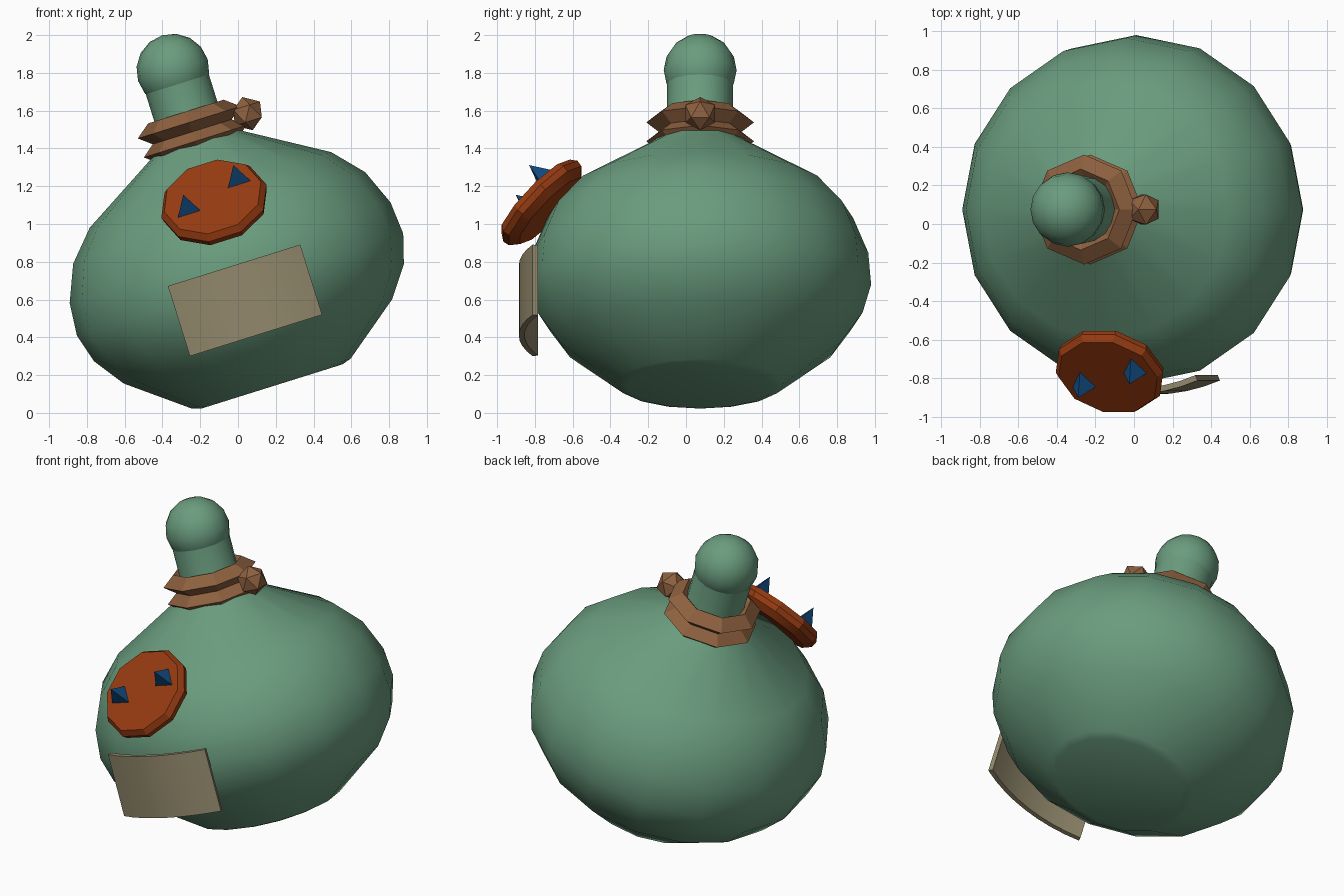
import bpy, bmesh, math
from mathutils import Matrix

cube = bpy.data.objects.get("Cube")
if cube:
    bpy.data.objects.remove(cube, do_unlink=True)

# Whole bottle leans to its right; every part is built in this frame
TILT = Matrix.Translation((0.18, 0.075, 0.14)) @ Matrix.Rotation(math.radians(-17.4), 4, 'Y')


def material(name, rgb):
    m = bpy.data.materials.new(name)
    m.use_nodes = True
    m.diffuse_color = (*rgb, 1)
    m.node_tree.nodes["Principled BSDF"].inputs["Base Color"].default_value = (*rgb, 1)
    return m


green = material("green glass", (0.145, 0.335, 0.21))
brown = material("brown rope", (0.27, 0.118, 0.05))
orange = material("orange wax", (0.31, 0.044, 0.006))
blue = material("blue studs", (0.006, 0.078, 0.24))
paper = material("tan paper", (0.29, 0.25, 0.15))


def finish(bm, name, mat, frame, smooth=None):
    bmesh.ops.remove_doubles(bm, verts=bm.verts, dist=0.0005)
    bmesh.ops.recalc_face_normals(bm, faces=bm.faces)
    bm.transform(TILT @ frame)
    mesh = bpy.data.meshes.new(name)
    bm.to_mesh(mesh)
    bm.free()
    mesh.materials.append(mat)
    obj = bpy.data.objects.new(name, mesh)
    bpy.context.collection.objects.link(obj)
    if smooth:
        bpy.ops.object.select_all(action='DESELECT')
        obj.select_set(True)
        bpy.context.view_layer.objects.active = obj
        bpy.ops.object.shade_smooth_by_angle(angle=math.radians(smooth))


def lathe(name, profile, sides, mat, frame=Matrix(), smooth=None, closed=False):
    """Spin a (radius, height) profile around the local z axis."""
    bm = bmesh.new()
    pts = [bm.verts.new((r, 0, h)) for r, h in profile]
    pairs = list(zip(pts, pts[1:])) + ([(pts[-1], pts[0])] if closed else [])
    edges = [bm.edges.new(p) for p in pairs]
    bmesh.ops.spin(bm, geom=pts + edges, cent=(0, 0, 0), axis=(0, 0, 1),
                   angle=math.tau, steps=sides, use_merge=True)
    finish(bm, name, mat, frame, smooth)


# Round body with flat base and straight neck
lathe("bottle_body", [(0, 0), (0.39, 0), (0.44, 0.015), (0.745, 0.25), (0.86, 0.41),
                      (0.905, 0.565), (0.89, 0.742), (0.81, 0.935), (0.67, 1.09),
                      (0.26, 1.335), (0.185, 1.42), (0.175, 1.5), (0.175, 1.75)],
      16, green, smooth=60)

# Rounded stopper on the neck
ball = [(0.193 * math.sin(a), -0.193 * math.cos(a))
        for a in (math.pi * i / 8 for i in range(9))]
lathe("stopper", ball, 16, green, Matrix.Translation((0, 0, 1.755)), smooth=60)

# Two faceted rope rings and a knot
for name, height in (("upper_rope", 1.465), ("lower_rope", 1.36)):
    lathe(name, [(0.285, 0), (0.21, 0.06), (0.14, 0), (0.21, -0.06)], 8, brown,
          Matrix.Translation((0, 0, height)), closed=True)

bm = bmesh.new()
bmesh.ops.create_icosphere(bm, subdivisions=1, radius=0.092)
finish(bm, "rope_knot", brown, Matrix.Translation((0.308, 0, 1.417)))

# Wax disc on the front shoulder
seal = Matrix.Translation((0, -0.835, 1.017)) @ Matrix.Rotation(math.radians(45), 4, 'X')
lathe("wax_disc", [(0, -0.06), (0.24, -0.06), (0.285, -0.02), (0.292, 0.015),
                   (0.268, 0.05), (0, 0.05)], 10, orange, seal, smooth=30)

# Three-sided pointed studs on the disc, one corner up
for name, x, y in (("left_stud", 0.155, 0.065), ("right_stud", -0.145, -0.035)):
    lathe(name, [(0, 0), (0.075, 0), (0, 0.12)], 3, blue,
          seal @ Matrix.Translation((x, y, 0.045)) @ Matrix.Rotation(math.pi / 2, 4, 'Z'))

# Curved paper label wrapped round the front
half = math.asin(0.367 / 0.96)
angles = [half * i / 4 for i in range(-4, 5)]
outline = [(0.96, a) for a in angles] + [(0.93, a) for a in reversed(angles)]
bm = bmesh.new()
base = bm.faces.new([bm.verts.new((r * math.sin(a), -r * math.cos(a), 0.283))
                     for r, a in outline])
top = bmesh.ops.extrude_face_region(bm, geom=[base])["geom"]
bmesh.ops.translate(bm, vec=(0, 0, 0.389),
                    verts=[v for v in top if isinstance(v, bmesh.types.BMVert)])
finish(bm, "paper_label", paper, Matrix(), smooth=30)
